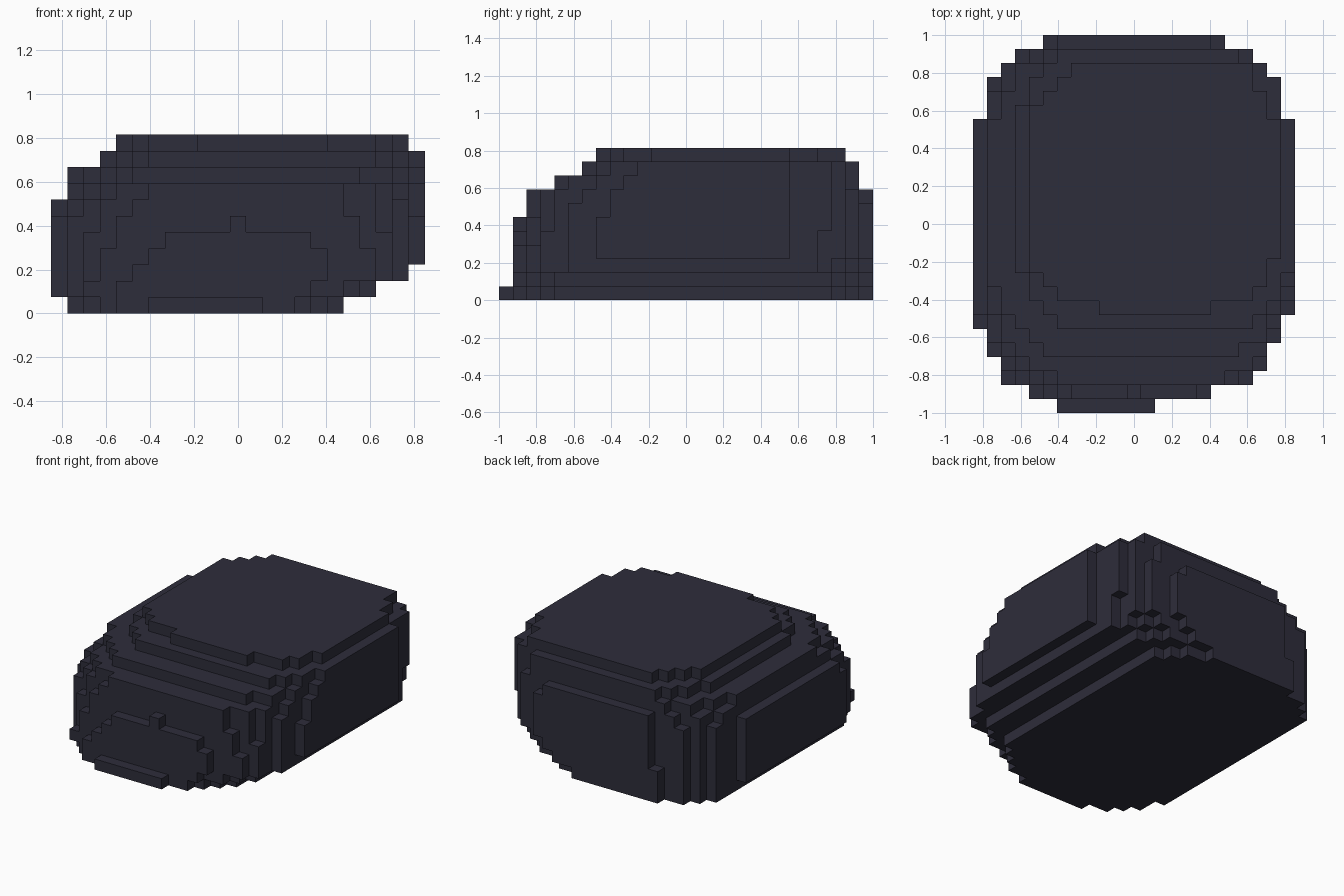
import bpy
import bmesh
from mathutils import Vector

cube = bpy.data.objects.get("Cube")
if cube:
    bpy.data.objects.remove(cube, do_unlink=True)

UNIT = 2 / 27                       # block edge: 27 blocks along the longest side
CENTRE = Vector((11.5, 13.5, 0))    # block grid centre (23 x 27 x 11)

# Shared corner staircases: inset of each row, counted inwards from the end row
NARROW = (4, 2, 1)
TALL = (5, 3, 2, 1, 1)
WIDE = (5, 3, 2, 2, 1, 1)
BROAD = (4, 2, 2, 1, 1)
SHORT = (3, 2, 1, 1)
BULGE = (6, 3, 2, 1, 1, 1)
ROUND = (5, 3, 2, 1, 1, 1)

# Layers from the bottom up:
# ((x start, x end), (y start, y end), front left-hand, front right-hand, back left-hand, back right-hand)
LAYERS = [
    ((1, 18), (0, 27), TALL, (5, 3, 2, 1), NARROW, NARROW),
    ((0, 20), (1, 27), (4, 2, 2, 1, 1), NARROW, ROUND, NARROW),
    ((0, 22), (1, 27), (5, 3, 2, 1, 1), (5, 2, 1, 1), ROUND, (5, 3, 2, 1)),
    ((0, 23), (1, 27), (6, 3, 2, 1, 1), (6, 3, 2, 2, 1, 1), BULGE, WIDE),
    ((0, 23), (1, 27), (7, 4, 2, 1, 1), (7, 4, 2, 2, 1, 1), BULGE, WIDE),
    ((0, 23), (1, 27), (11, 4, 3, 1, 1), (11, 4, 3, 2, 1, 1), BULGE, ROUND),
    ((0, 23), (2, 27), TALL, ROUND, BULGE, ROUND),
    ((1, 23), (2, 27), TALL, WIDE, (5, 3, 1, 1), BULGE),
    ((1, 23), (4, 26), (4, 3, 2, 1, 1), BROAD, BROAD, (4, 2, 1, 1, 1)),
    ((3, 23), (6, 26), SHORT, SHORT, SHORT, (4, 2, 1, 1, 1)),
    ((4, 22), (7, 25), (5, 2, 1), (5, 2, 1, 1), (3, 2, 1), (2, 2, 1, 1)),
]


def inset(stairs, row):
    return stairs[row] if row < len(stairs) else 0


def filled_cells():
    cells = set()
    for k, ((x0, x1), (y0, y1), fl, fr, bl, br) in enumerate(LAYERS):
        for j in range(y0, y1):
            front, back = j - y0, y1 - 1 - j
            start = x0 + max(inset(fl, front), inset(bl, back))
            end = x1 - max(inset(fr, front), inset(br, back))
            cells.update((i, j, k) for i in range(start, end))
    return cells


def block_shell(name, cells, material):
    """Only the exposed sides of the blocks become faces."""
    bm = bmesh.new()
    corners = {}

    def corner(p):
        key = tuple(round(c) for c in p)
        if key not in corners:
            corners[key] = bm.verts.new((Vector(key) - CENTRE) * UNIT)
        return corners[key]

    for cell in cells:
        for axis in range(3):
            for side in (0, 1):
                step = [0, 0, 0]
                step[axis] = 2 * side - 1
                if tuple(c + s for c, s in zip(cell, step)) in cells:
                    continue
                u, w = Vector((0, 0, 0)), Vector((0, 0, 0))
                u[(axis + 1) % 3] = 1
                w[(axis + 2) % 3] = 1
                p = Vector(cell)
                p[axis] += side
                loop = [p, p + u, p + u + w, p + w]
                if not side:
                    loop.reverse()
                bm.faces.new([corner(q) for q in loop])
    mesh = bpy.data.meshes.new(name)
    bm.to_mesh(mesh)
    bm.free()
    mesh.materials.append(material)
    obj = bpy.data.objects.new(name, mesh)
    bpy.context.collection.objects.link(obj)
    return obj


# Dark slate material
slate = bpy.data.materials.new("dark_slate")
slate.use_nodes = True
colour = (0.027, 0.026, 0.043, 1)
slate.diffuse_color = colour
slate.node_tree.nodes["Principled BSDF"].inputs["Base Color"].default_value = colour

# Stepped, rounded block body
block_shell("stepped_body", filled_cells(), slate)
